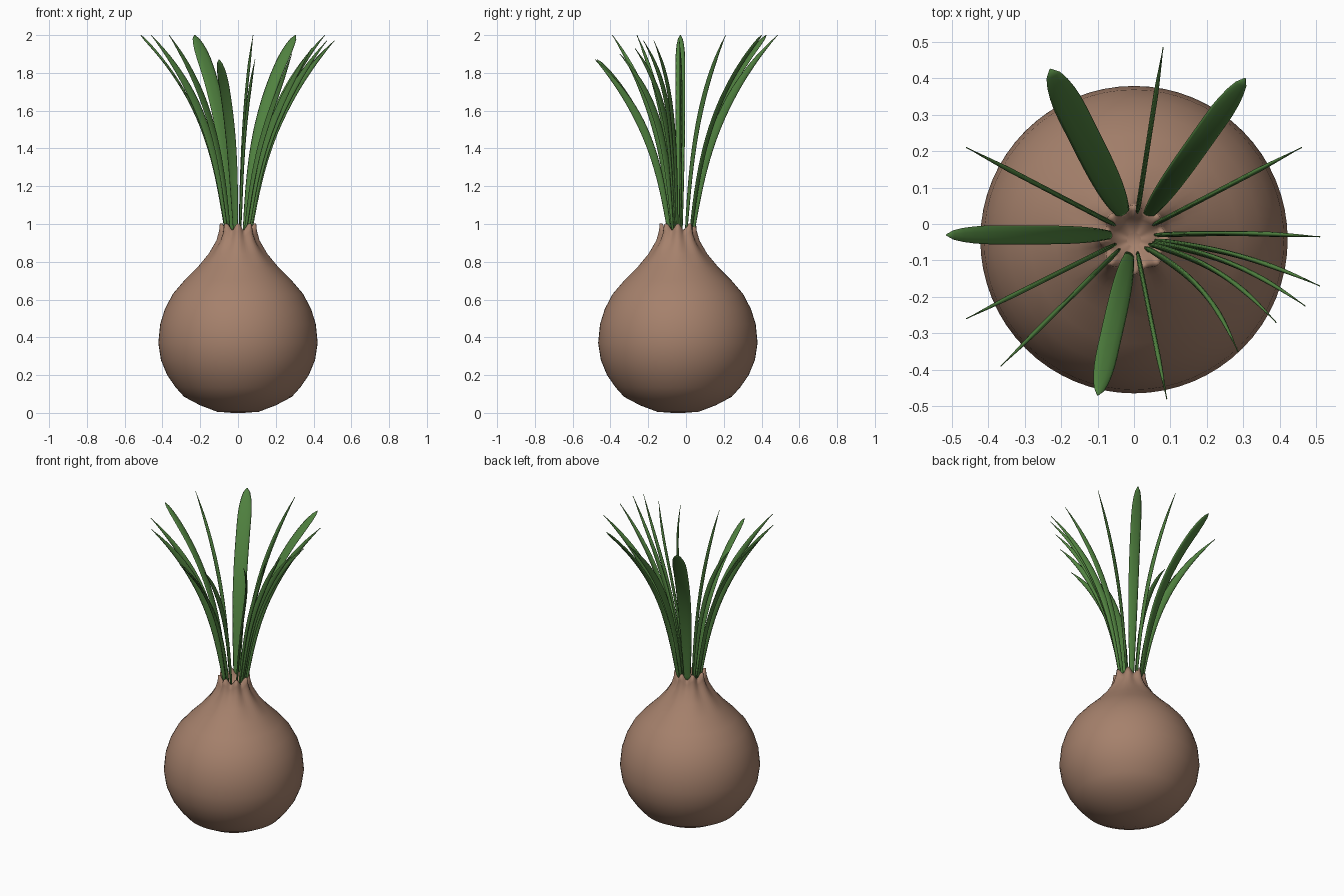
import bpy, bmesh, math
from mathutils import Vector

if "Cube" in bpy.data.objects:
    bpy.data.objects.remove(bpy.data.objects["Cube"])


def material(name, rgb):
    m = bpy.data.materials.new(name)
    m.diffuse_color = (*rgb, 1)
    m.use_nodes = True
    m.node_tree.nodes["Principled BSDF"].inputs["Base Color"].default_value = m.diffuse_color
    return m


SKIN = material("bulb_skin", (0.38, 0.22, 0.15))
GREEN = material("leaf_green", (0.08, 0.22, 0.05))


def loft(name, rings, mat):
    """Closed skin through a list of equally sized point rings."""
    bm = bmesh.new()
    vs = [[bm.verts.new(p) for p in ring] for ring in rings]
    n = len(vs[0])
    for a, b in zip(vs, vs[1:]):
        for i in range(n):
            j = (i + 1) % n
            bm.faces.new((a[i], a[j], b[j], b[i]))
    bm.faces.new(vs[0])
    bm.faces.new(vs[-1])
    bmesh.ops.recalc_face_normals(bm, faces=bm.faces)
    for f in bm.faces:
        f.smooth = True
    me = bpy.data.meshes.new(name)
    bm.to_mesh(me)
    bm.free()
    me.materials.append(mat)
    ob = bpy.data.objects.new(name, me)
    bpy.context.collection.objects.link(ob)
    return ob


# Bulb: lathe profile (radius, height, scallop) with a scalloped, hollow neck
profile = [(0.03, 0.0, 0), (0.11, 0.006, 0), (0.2, 0.04, 0), (0.285, 0.085, 0),
           (0.33, 0.135, 0), (0.375, 0.2, 0), (0.408, 0.28, 0), (0.422, 0.37, 0),
           (0.412, 0.47, 0), (0.387, 0.55, 0), (0.345, 0.63, 0), (0.285, 0.7, 0),
           (0.215, 0.77, 0), (0.155, 0.84, 0.1), (0.112, 0.905, 0.4),
           (0.095, 0.95, 0.8), (0.09, 0.985, 1), (0.075, 0.985, 1),
           (0.06, 0.95, 0.3), (0.02, 0.92, 0)]
SIDES = 64
rings = []
for r, z, s in profile:
    ring = []
    for i in range(SIDES):
        a = math.tau * i / SIDES
        c = math.cos(8 * a) * s
        ring.append((math.cos(a) * (r + 0.006 * c),
                     -0.043 + math.sin(a) * (r + 0.006 * c), z + 0.018 * c))
    rings.append(ring)
loft("bulb", rings, SKIN)

CENTRE = Vector((0, -0.03, 0))
UP = Vector((0, 0, 1))


def leaf(name, x, y, z, width, turn, bend=0.0, blunt=False):
    """Arching blade to tip (x, y, z); turn 0 lies flat, 90 stands on edge."""
    reach = Vector((x, y, 0)) - CENTRE
    side = UP.cross(reach).normalized()

    def path(t):
        f = 0.12 + 0.3 * t + 0.58 * t ** 3
        return (CENTRE + reach * f + side * bend * math.sin(math.pi * f) * t ** 0.5
                + UP * (0.93 + (z - 0.93) * t))

    rings, steps = [], 22
    for k in range(steps + 1):
        t = 1 - (1 - k / steps) ** 1.3
        tangent = (path(min(t + 0.01, 1)) - path(max(t - 0.01, 0))).normalized()
        s = (side - tangent * side.dot(tangent)).normalized()
        n = tangent.cross(s)
        a = math.radians(turn)
        wide = s * math.cos(a) + n * math.sin(a)
        thin = tangent.cross(wide)
        # narrow foot, widest at three quarters, tapering tip
        body = 0.42 + 0.58 * math.sin(math.pi / 2 * min(t / 0.72, 1))
        start, power = (0.86, 0.5) if blunt else (0.6, 0.85)
        if t > start:
            body *= max(1 - ((t - start) / (1 - start)) ** 2, 0.004) ** power
        w = max(width / 2 * body, 0.002)
        h = max(0.007 * min(1, body * 1.6), 0.0015)
        rings.append([path(t) + wide * (w * math.cos(q)) + thin * (h * math.sin(q))
                      for q in (math.tau * i / 10 for i in range(10))])
    loft(name, rings, GREEN)


# Broad leaves lying flat
for i, (x, y, z, w, turn) in enumerate([
        (-0.23, 0.425, 2.0, 0.085, 0), (0.305, 0.40, 2.0, 0.066, 15),
        (-0.515, -0.03, 2.0, 0.052, 0), (-0.10, -0.47, 1.87, 0.062, -15)]):
    leaf(f"broad_leaf_{i + 1}", x, y, z, w, turn, 0, True)

# Slim leaves standing on edge
for i, (x, y, z) in enumerate([
        (0.08, 0.485, 2.0), (0.46, 0.21, 2.0), (-0.46, 0.21, 2.0),
        (-0.46, -0.26, 2.0), (-0.365, -0.39, 2.0), (0.09, -0.48, 1.87)]):
    leaf(f"slim_leaf_{i + 1}", x, y, z, 0.045, 90)

# Slim leaves that also swing sideways
for i, (x, y, z, b) in enumerate([
        (0.51, -0.035, 1.97, 0.008), (0.51, -0.17, 1.97, 0.025),
        (0.47, -0.225, 1.97, 0.035), (0.39, -0.27, 1.93, 0.04),
        (0.285, -0.35, 1.9, 0.045)]):
    leaf(f"curved_leaf_{i + 1}", x, y, z, 0.042, 85, b)
